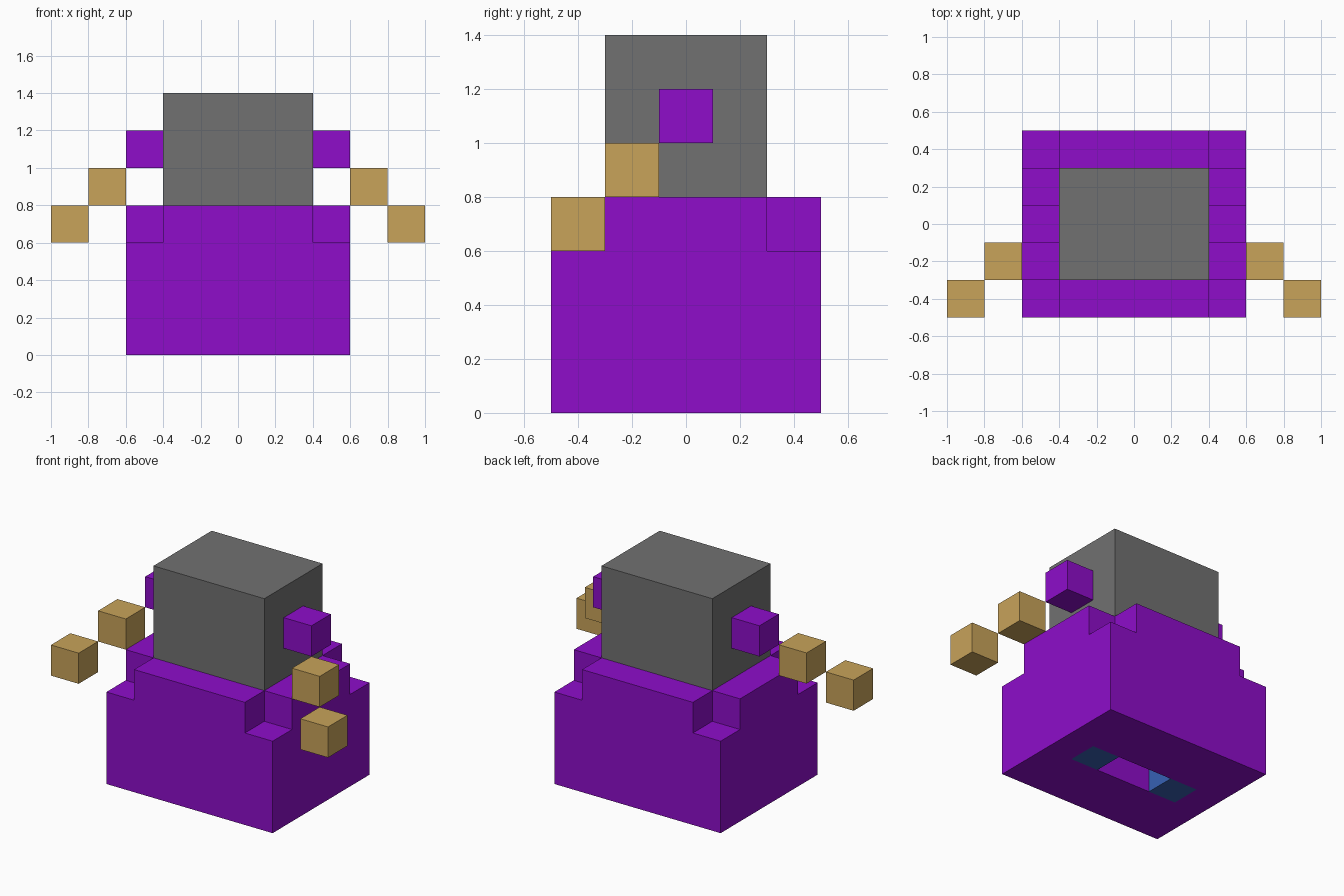
import bpy, bmesh
from mathutils import Matrix, Vector

if "Cube" in bpy.data.objects:
    bpy.data.objects.remove(bpy.data.objects["Cube"])


def material(name, rgb):
    m = bpy.data.materials.new(name)
    lin = [(c / 255 / 12.92) if c / 255 <= 0.04045 else ((c / 255 + 0.055) / 1.055) ** 2.4 for c in rgb]
    m.diffuse_color = (*lin, 1)
    m.use_nodes = True
    m.node_tree.nodes["Principled BSDF"].inputs["Base Color"].default_value = m.diffuse_color
    return m


purple = material("purple", (142, 13, 202))
grey = material("grey", (113, 113, 113))
tan = material("tan", (200, 163, 90))
blue = material("blue", (55, 97, 180))


def boxes(name, bounds, mat=None):
    """One object made of boxes, each given as (low corner, high corner)."""
    bm = bmesh.new()
    for lo, hi in bounds:
        lo, hi = Vector(lo), Vector(hi)
        mtx = Matrix.Translation((lo + hi) / 2) @ Matrix.Diagonal((*(hi - lo), 1))
        bmesh.ops.create_cube(bm, size=1, matrix=mtx)
    me = bpy.data.meshes.new(name)
    bm.to_mesh(me)
    bm.free()
    ob = bpy.data.objects.new(name, me)
    bpy.context.collection.objects.link(ob)
    if mat:
        me.materials.append(mat)
    return ob


def sided(lo, hi, s):
    """Bounds mirrored to side s (1 right, -1 left)."""
    x0, x1 = sorted((s * lo[0], s * hi[0]))
    return (x0, *lo[1:]), (x1, *hi[1:])


# Robe with four notched top corners and a slot underneath
robe = boxes("robe", [((-0.6, -0.5, 0), (0.6, 0.5, 0.8))], purple)
cuts = [((-0.4, -0.1, -0.1), (0.4, 0.1, 0.2))]
for s in (1, -1):
    cuts.append(sided((0.4, 0.3, 0.6), (0.7, 0.6, 0.9), s))
    cuts.append(sided((0.4, -0.6, 0.6), (0.7, -0.3, 0.9), s))
cutter = boxes("robe_cutter", cuts, purple)
cutter.hide_render = True
mod = robe.modifiers.new("notches", 'BOOLEAN')
mod.operation = 'DIFFERENCE'
mod.solver = 'EXACT'
mod.object = cutter
bpy.context.view_layer.objects.active = robe
bpy.ops.object.modifier_apply(modifier=mod.name)
bpy.data.objects.remove(cutter)

# Head
boxes("head", [((-0.4, -0.3, 0.8), (0.4, 0.3, 1.4))], grey)

# Paired parts: feet in the slot, shoulders on the head, stepped arms
for s, side in ((1, "right"), (-1, "left")):
    boxes(f"{side}_foot", [sided((0.2, -0.1, 0), (0.4, 0.1, 0.2), s)], blue)
    boxes(f"{side}_shoulder", [sided((0.4, -0.1, 1.0), (0.6, 0.1, 1.2), s)], purple)
    boxes(f"{side}_forearm", [sided((0.6, -0.3, 0.8), (0.8, -0.1, 1.0), s)], tan)
    boxes(f"{side}_hand", [sided((0.8, -0.5, 0.6), (1.0, -0.3, 0.8), s)], tan)
